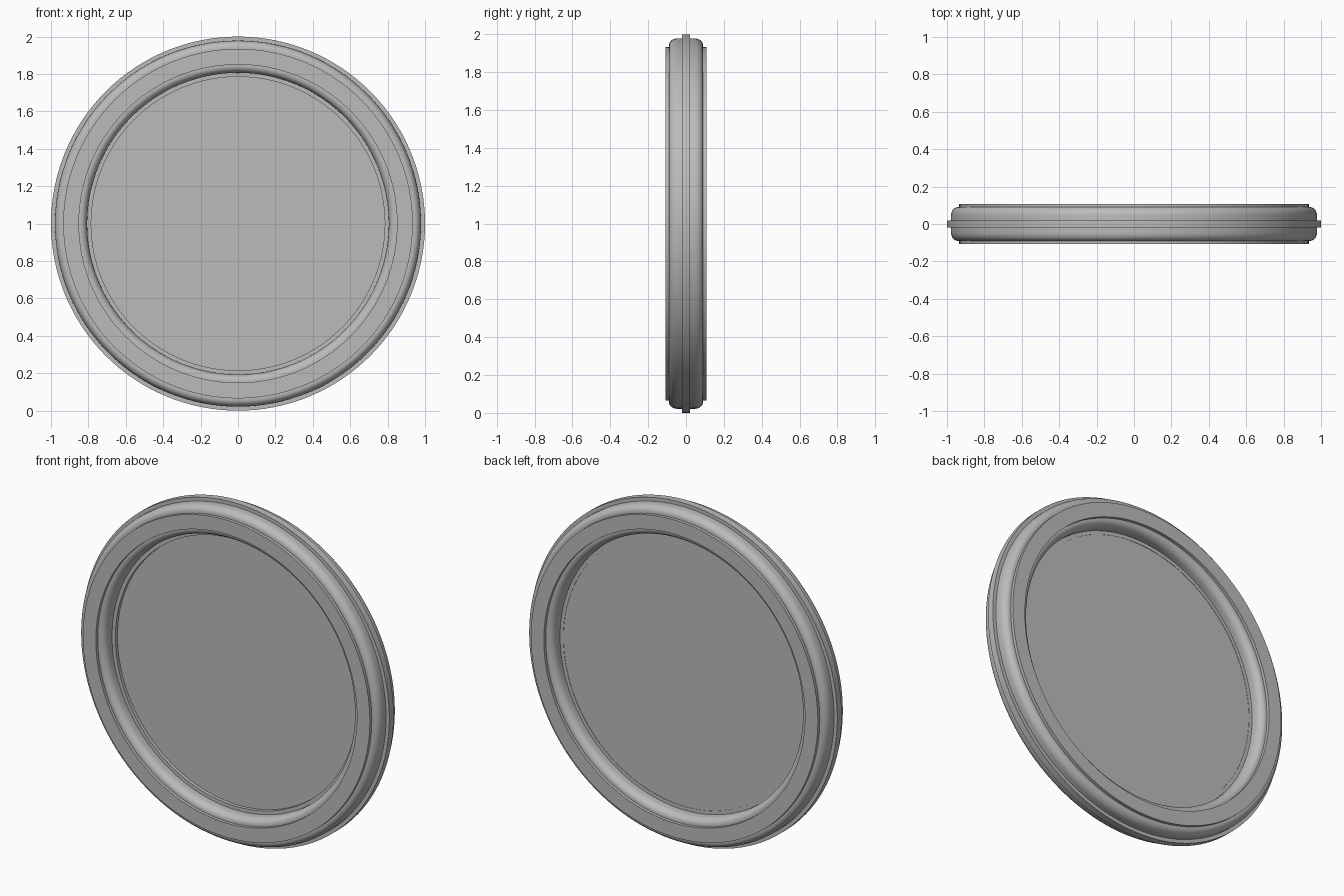
import bpy, bmesh, math
from mathutils import Vector

default = bpy.data.objects.get("Cube")
if default:
    bpy.data.objects.remove(default, do_unlink=True)

SEGMENTS = 128
CENTRE = Vector((0, 0, 1))

grey = bpy.data.materials.new("plain grey")
grey.use_nodes = True
grey.diffuse_color = (0.5, 0.5, 0.5, 1)
grey.node_tree.nodes["Principled BSDF"].inputs["Base Color"].default_value = (0.5, 0.5, 0.5, 1)


def lathe(name, profile, closed):
    """Turn a (radius, depth) profile about the front-to-back axis."""
    bm = bmesh.new()
    verts = [bm.verts.new((r, y, CENTRE.z)) for r, y in profile]
    edges = [bm.edges.new(pair) for pair in zip(verts, verts[1:])]
    if closed:
        edges.append(bm.edges.new((verts[-1], verts[0])))
    bmesh.ops.spin(bm, geom=verts + edges, cent=CENTRE, axis=(0, 1, 0),
                   angle=math.tau, steps=SEGMENTS, use_duplicate=False)
    bmesh.ops.remove_doubles(bm, verts=bm.verts, dist=0.0001)
    bmesh.ops.recalc_face_normals(bm, faces=bm.faces)
    mesh = bpy.data.meshes.new(name)
    bm.to_mesh(mesh)
    bm.free()
    mesh.materials.append(grey)
    obj = bpy.data.objects.new(name, mesh)
    bpy.context.collection.objects.link(obj)
    bpy.ops.object.select_all(action='DESELECT')
    bpy.context.view_layer.objects.active = obj
    obj.select_set(True)
    bpy.ops.object.shade_smooth_by_angle(angle=math.radians(30))
    return obj


# Moulded ring: rim tongue, rounded shoulder, small step and flat face
MIDDLE = 0.8925
shoulder = [(0.05 + 0.036 * math.cos(a), 0.045 + 0.045 * math.sin(a))
            for a in (math.pi / 2 * i / 8 for i in range(9))]
quarter = [(0.1075, 0.02), (0.086, 0.02)] + shoulder + [(0.042, 0.09), (0.042, 0.108)]
outer_back = [(MIDDLE + w, y) for w, y in quarter]
inner_back = [(MIDDLE - w, y) for w, y in reversed(quarter)]
back = outer_back + inner_back
front = [(r, -y) for r, y in reversed(back)]
lathe("moulded_ring", back + front, True)

# Thin panel held inside the ring
lathe("round_panel", [(0, 0.0), (0.79, 0.0), (0.79, 0.018), (0, 0.018)], False)
